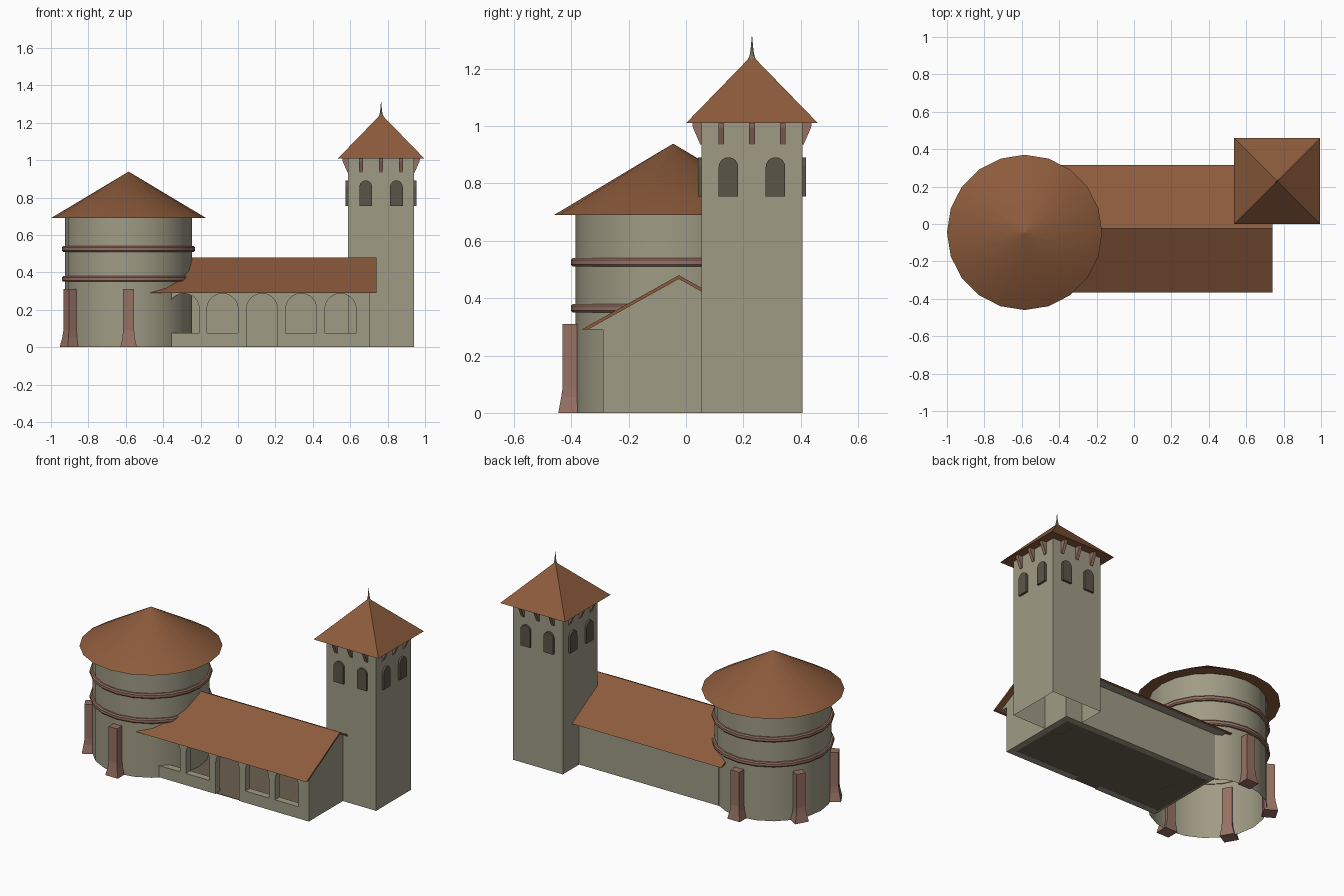
import bpy, bmesh, math
from mathutils import Matrix, Vector

if "Cube" in bpy.data.objects:
    bpy.data.objects.remove(bpy.data.objects["Cube"])


def mat(name, r, g, b):
    m = bpy.data.materials.new(name)
    m.diffuse_color = (r, g, b, 1)
    m.use_nodes = True
    m.node_tree.nodes["Principled BSDF"].inputs["Base Color"].default_value = m.diffuse_color
    return m


STONE = mat("beige plaster", .35, .33, .235)
TILE = mat("terracotta tile", .265, .105, .045)
TRIM = mat("reddish trim", .31, .165, .125)
DARK = mat("dark window", .105, .091, .064)
FLOOR = mat("brown floor", .15, .115, .08)


def mesh(name, verts, faces, material, smooth=False):
    me = bpy.data.meshes.new(name)
    me.from_pydata(verts, [], faces)
    bm = bmesh.new()
    bm.from_mesh(me)
    bmesh.ops.recalc_face_normals(bm, faces=bm.faces)
    bm.to_mesh(me)
    bm.free()
    me.materials.append(material)
    ob = bpy.data.objects.new(name, me)
    bpy.context.collection.objects.link(ob)
    if smooth:
        bpy.ops.object.select_all(action='DESELECT')
        ob.select_set(True)
        bpy.context.view_layer.objects.active = ob
        bpy.ops.object.shade_smooth_by_angle(angle=math.radians(32))
    return ob


def loft(name, rings, material, caps=(True, True), smooth=False):
    """Join rings of equal point count, optionally capping the two ends."""
    n = len(rings[0])
    verts = [tuple(p) for r in rings for p in r]
    faces = [(k * n + i, k * n + (i + 1) % n, (k + 1) * n + (i + 1) % n, (k + 1) * n + i)
             for k in range(len(rings) - 1) for i in range(n)]
    if caps[0]:
        faces.append(tuple(range(n)))
    if caps[1]:
        faces.append(tuple(range((len(rings) - 1) * n, len(rings) * n)))
    return mesh(name, verts, faces, material, smooth)


def lathe(name, cx, cy, profile, n, material, caps=(True, True), smooth=False, turn=0):
    rings = [[(cx + r * math.cos(turn + 2 * math.pi * i / n),
               cy + r * math.sin(turn + 2 * math.pi * i / n), z) for i in range(n)]
             for r, z in profile]
    return loft(name, rings, material, caps, smooth)


def box(name, x0, x1, y0, y1, z0, z1, material, caps=(True, True)):
    return loft(name, [[(x0, y0, z), (x1, y0, z), (x1, y1, z), (x0, y1, z)]
                       for z in (z0, z1)], material, caps)


def arch(cx, w, z0, z1, n=12):
    """Round-topped outline as (x, z) points."""
    r = w / 2
    return [(cx - r, z0), (cx + r, z0)] + [
        (cx + r * math.cos(math.pi * i / n), z1 - r + r * math.sin(math.pi * i / n))
        for i in range(n + 1)]


def cut(target, cutter):
    m = target.modifiers.new("cut", 'BOOLEAN')
    m.operation = 'DIFFERENCE'
    m.solver = 'EXACT'
    m.object = cutter
    bpy.context.view_layer.objects.active = target
    bpy.ops.object.modifier_apply(modifier=m.name)
    bpy.data.objects.remove(cutter)


# Round tower: wall, bands, conical roof
RX, RY = -.585, -.045
lathe("round_tower_wall", RX, RY, [(.34, 0), (.34, .695)], 20, STONE, (False, False), True)
for z in (.35, .51):
    lathe("round_tower_band", RX, RY,
          [(.335, z), (.35, z), (.356, z + .007), (.356, z + .023), (.35, z + .03), (.335, z + .03)],
          20, TRIM, (False, False), True)
lathe("round_tower_roof", RX, RY, [(.415, .69), (.001, .938)], 20, TILE, (True, True), True)

# Flared buttresses around the round tower, away from the hall
for deg in (90, 150, 210, 270):
    rings = [[(.32, -w, z), (r, -w, z), (r, w, z), (.32, w, z)]
             for r, w, z in ((.4, .044, 0), (.39, .032, .055), (.385, .03, .09), (.385, .03, .31))]
    b = loft("buttress", rings, TRIM)
    b.data.transform(Matrix.Translation((RX, RY, 0)) @ Matrix.Rotation(math.radians(deg), 4, 'Z'))

# Hall walls: hollow, with an arcade and a doorway cut in the front
hall = box("hall_walls", -.40, .705, -.29, .24, 0, .291, STONE)
cut(hall, box("hall_hollow", -.385, .665, -.245, .20, -.1, .4, STONE))
for i, cx in enumerate((-.29, -.083, .128, .338, .548)):
    z0 = -.1 if i == 2 else .075
    outline = arch(cx, .166, z0, .287)
    cut(hall, loft("arch_cutter", [[(x, y, z) for x, z in outline] for y in (-.4, -.22)], STONE))
box("hall_floor", -.385, .70, -.285, .235, .001, .004, FLOOR)

# Gable prism and tiled roof
RID = -.025
loft("hall_gable", [[(x, RID - .325, .291), (x, RID + .325, .291), (x, RID, .470)]
                    for x in (-.44, .705)], STONE)
chevron = [(-.34, .29), (0, .48), (.34, .29), (.318, .29), (0, .467), (-.318, .29)]
loft("hall_roof", [[(x, RID + y, z) for y, z in chevron] for x in (-.47, .74)], TILE)

# Square tower, pyramid roof and finial
SX, SY, SH = .765, .23, .176
box("square_tower_wall", SX - SH, SX + SH, SY - SH, SY + SH, 0, 1.012, STONE, (False, True))
lathe("square_tower_roof", SX, SY, [(.23 * 2 ** .5, 1.01), (.012, 1.238)], 4, TILE,
      turn=math.pi / 4)
lathe("finial", SX, SY, [(.019, 1.222), (.009, 1.243), (.005, 1.265), (.0008, 1.312)], 8, STONE)

# Arched windows and eave brackets on all four sides
for k in range(4):
    place = Matrix.Translation((SX, SY, 0)) @ Matrix.Rotation(k * math.pi / 2, 4, 'Z')
    for cx in (-.082, .082):
        w = loft("tower_window", [[(x, y, z) for x, z in arch(cx, .068, .755, .891)]
                                  for y in (-SH - .013, -SH + .005)], DARK)
        w.data.transform(place)
    for cx in (-.107, 0, .107):
        side = [(-SH + .005, 1.011), (-SH - .032, 1.011), (-SH - .03, .995),
                (-SH - .004, .935), (-SH + .005, .935)]
        b = loft("eave_bracket", [[(x, y, z) for y, z in side] for x in (cx - .01, cx + .01)], TRIM)
        b.data.transform(place)
